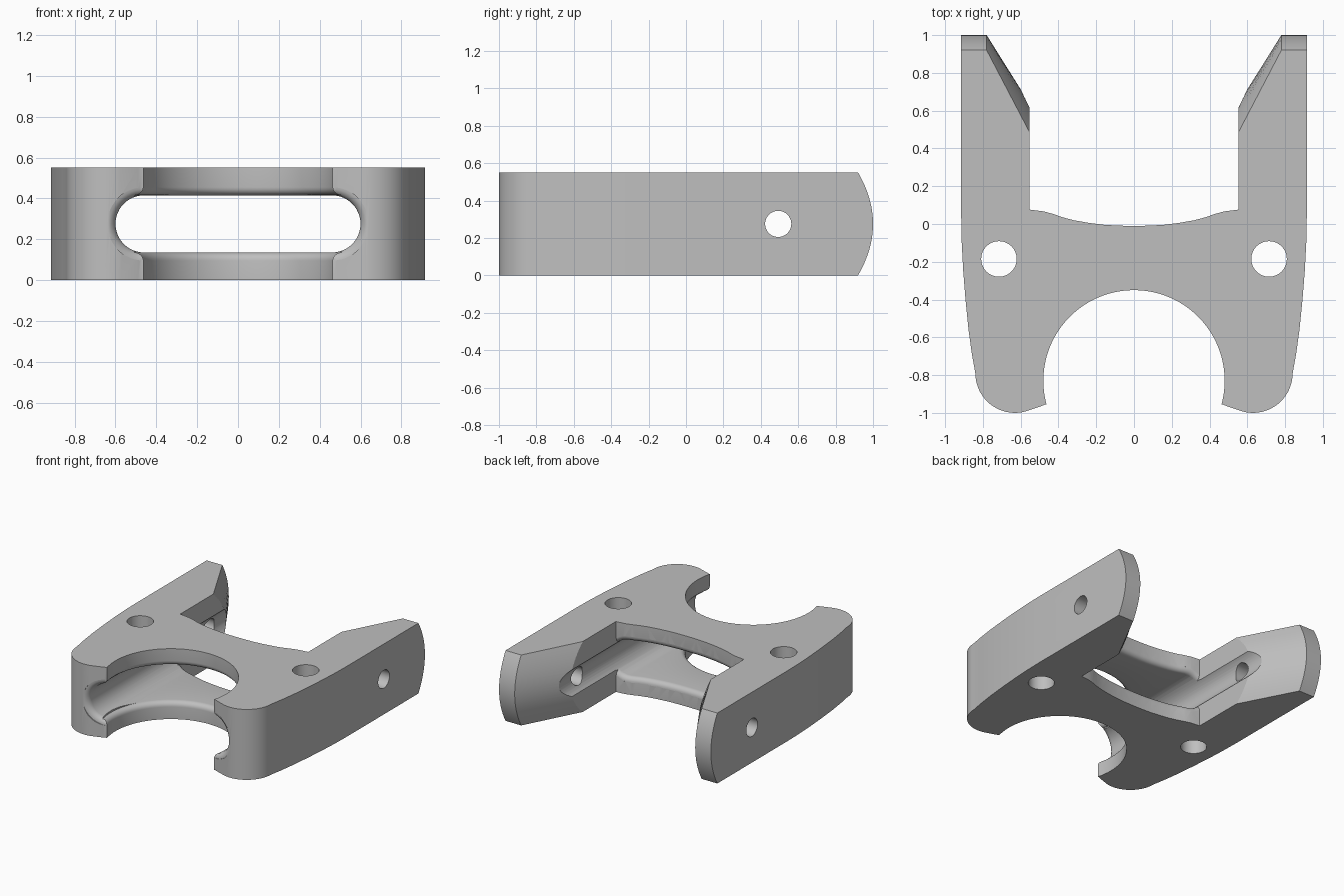
import bpy, bmesh, math

if "Cube" in bpy.data.objects:
    bpy.data.objects.remove(bpy.data.objects["Cube"])

H = 0.55            # block height
MID = H / 2
BORE_Y, BORE_R = -0.83, 0.48
F = 0.04            # fillet radius around the slot
ARC = [i * math.pi / 12 for i in range(7)]

grey = bpy.data.materials.new("grey metal")
grey.diffuse_color = (0.52, 0.52, 0.52, 1)
grey.use_nodes = True
grey.node_tree.nodes["Principled BSDF"].inputs["Base Color"].default_value = grey.diffuse_color


def loft(name, rings):
    """Closed solid through equal-length rings of points."""
    bm = bmesh.new()
    vs = [[bm.verts.new(p) for p in r] for r in rings]
    n = len(rings[0])
    for a, b in zip(vs, vs[1:]):
        for i in range(n):
            j = (i + 1) % n
            bm.faces.new((a[i], a[j], b[j], b[i]))
    bm.faces.new(vs[0])
    bm.faces.new(vs[-1])
    bmesh.ops.recalc_face_normals(bm, faces=bm.faces)
    me = bpy.data.meshes.new(name)
    bm.to_mesh(me)
    bm.free()
    ob = bpy.data.objects.new(name, me)
    bpy.context.collection.objects.link(ob)
    return ob


def circle(n, r):
    return [(r * math.cos(2 * math.pi * i / n), r * math.sin(2 * math.pi * i / n)) for i in range(n)]


def cut(ob, cutter):
    cutter.hide_render = True
    m = ob.modifiers.new("cut", 'BOOLEAN')
    m.operation, m.solver, m.object = 'DIFFERENCE', 'EXACT', cutter
    bpy.context.view_layer.objects.active = ob
    bpy.ops.object.modifier_apply(modifier=m.name)
    bpy.data.objects.remove(cutter)


def lerp_table(table, x):
    for (x0, y0), (x1, y1) in zip(table, table[1:]):
        if x <= x1:
            return y0 + (y1 - y0) * (x - x0) / (x1 - x0)
    return table[-1][1]


# Body outline, right half, from rear centre round to the front horn
rear = [(0, -0.01), (0.08, -0.009), (0.16, -0.004), (0.24, 0.006), (0.32, 0.02),
        (0.38, 0.036), (0.43, 0.054), (0.48, 0.067), (0.551, 0.076)]
half = rear[:-1] + [(0.553, 0.076), (0.553, 1.05), (0.915, 1.05), (0.915, 0.05), (0.912, -0.1),
                    (0.904, -0.25), (0.892, -0.4), (0.876, -0.56), (0.858, -0.69)]
half += [(0.63 + 0.21 * math.cos(a), -0.79 - 0.21 * math.sin(a)) for a in
         [math.radians(d) for d in range(0, 106, 7)]]
half += [(0.49, -0.964), (0.472, -0.956)]
outline = half + [(-x, y) for x, y in reversed(half[1:])]
body = loft("bracket_body", [[(x, y, z) for x, y in outline] for z in (0, H)])

# Round bore at the front, widened with a fillet where it meets the slot
prof = [(BORE_R, -0.1)]
low = [(BORE_R + F - F * math.cos(a), MID - 0.14 - F + F * math.sin(a)) for a in ARC]
prof += low + [(r, H - z) for r, z in reversed(low)] + [(BORE_R, H + 0.1)]
cut(body, loft("bore_cutter", [[(x, BORE_Y + y, z) for x, y in circle(96, r)] for r, z in prof]))

# Curved arm ends with tapered inner sides
for s in (1, -1):
    rings = []
    for i in range(-1, 26):
        z = H * i / 24 if 0 <= i <= 24 else (-0.05 if i < 0 else H + 0.05)
        t = ((z - MID) / MID) ** 2
        y1, y2 = 1.0 - 0.08 * t, 0.633 - 0.153 * t
        y0 = y2 - (y1 - y2) * 0.15 / 0.23
        rings.append([(s * x, y, z) for x, y in
                      [(1.1, y1), (0.78, y1), (0.40, y0), (0.40, 1.4), (1.1, 1.4)]])
    cut(body, loft("arm_end_cutter", rings))


# Long rounded slot running front to back, flared at the horn faces
def stadium(off, y, follow):
    pts = []
    for s in (1, -1):
        for i in range(25):
            a = -math.pi / 2 + math.pi * i / 24
            x = s * (0.46 + (0.14 + off) * math.cos(a))
            dy = 0.28 * max(0, 0.63 - max(abs(x), 0.47)) if follow else 0
            pts.append((x, y + dy, MID + s * (0.14 + off) * math.sin(a)))
    return pts


rings = [stadium(F, -1.2, False)]
rings += [stadium(F - F * math.sin(a), -1.0 + F - F * math.cos(a), True) for a in ARC]
rings.append(stadium(0, 1.3, False))
cut(body, loft("slot_cutter", rings))

# Fillet along the rear mouth of the slot
rings = []
N = 44
for i in range(N + 1):
    x = -0.55 + 1.1 * i / N
    ax = abs(x)
    c = lerp_table(rear, ax)
    h = 0.14 if ax <= 0.46 else math.sqrt(0.14 ** 2 - (ax - 0.46) ** 2)
    top = [(c + 0.03, h + F)] + [(c - F + F * math.cos(a), h + F - F * math.sin(a)) for a in ARC]
    rings.append([(x, y, MID + z) for y, z in top] + [(x, y, MID - z) for y, z in reversed(top)])
cut(body, loft("rear_fillet_cutter", rings))

# Vertical bolt holes and cross-pin holes
for s in (1, -1):
    cut(body, loft("bolt_hole_cutter", [[(s * 0.715 + x, -0.185 + y, z) for x, y in circle(48, 0.094)]
                                        for z in (-0.1, H + 0.1)]))
    cut(body, loft("pin_hole_cutter", [[(s * px, 0.493 + a, MID + b) for a, b in circle(40, 0.07)]
                                       for px in (0.4, 1.1)]))

# Finish
body.data.materials.clear()
body.data.materials.append(grey)
for p in body.data.polygons:
    p.material_index = 0
bpy.ops.object.select_all(action='DESELECT')
body.select_set(True)
bpy.context.view_layer.objects.active = body
bpy.ops.object.shade_smooth_by_angle(angle=math.radians(28))
